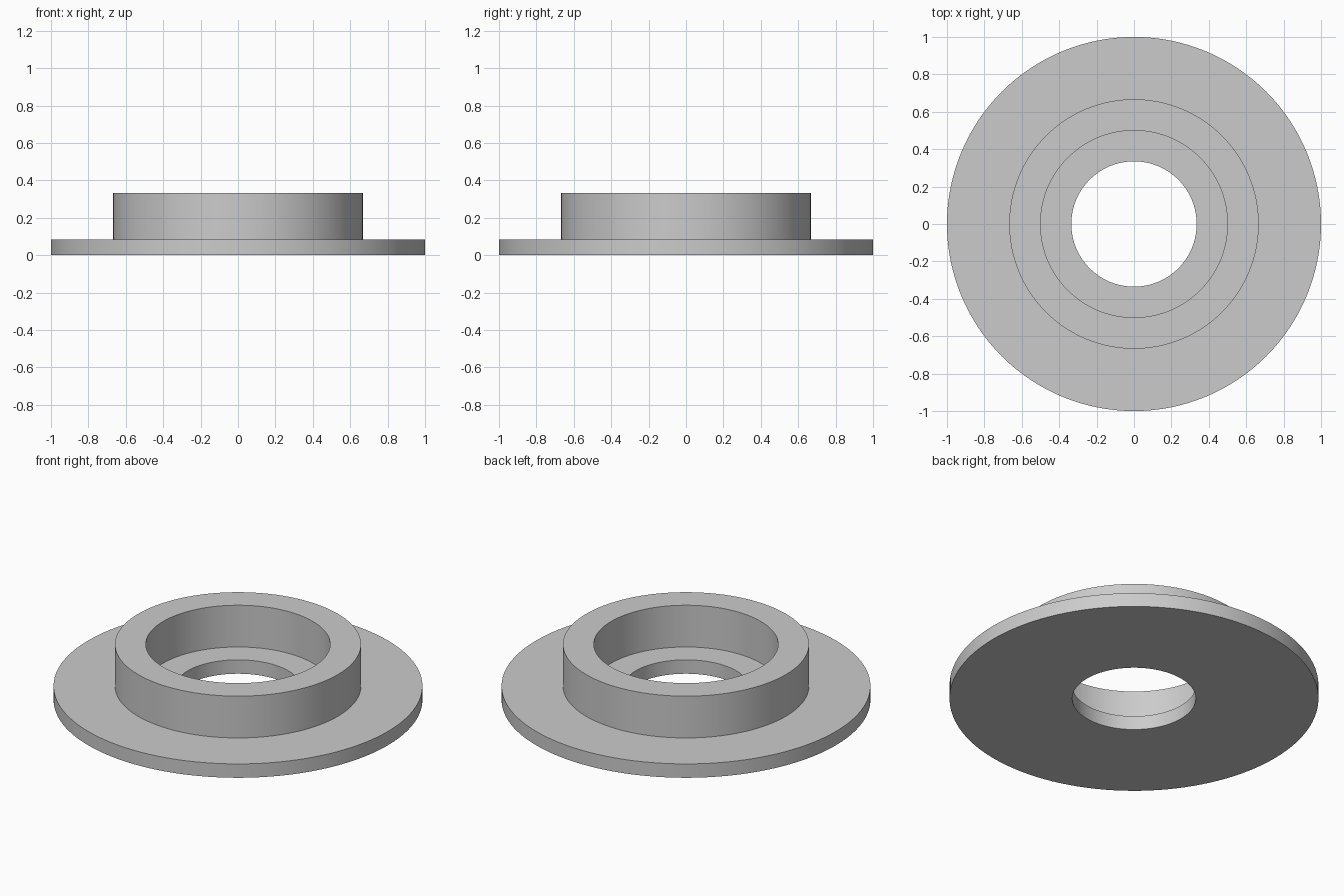
import bpy, bmesh, math

cube = bpy.data.objects.get("Cube")
if cube:
    bpy.data.objects.remove(cube, do_unlink=True)

# Plain grey finish
grey = bpy.data.materials.new("plain_grey")
grey.use_nodes = True
colour = (0.6, 0.6, 0.6, 1)
grey.diffuse_color = colour
grey.node_tree.nodes["Principled BSDF"].inputs["Base Color"].default_value = colour

# Radii and heights of the flange, collar, counterbore and through hole
FLANGE_R, COLLAR_R, BORE_R, HOLE_R = 1.0, 0.667, 0.5, 0.335
FLANGE_H, TOP_H = 0.083, 0.333
SEGMENTS = 128


def lathe(name, profile, material):
    """Spin a closed (radius, height) profile about z into one solid."""
    bm = bmesh.new()
    verts = [bm.verts.new((r, 0, z)) for r, z in profile]
    edges = [bm.edges.new((a, b)) for a, b in zip(verts, verts[1:] + verts[:1])]
    bmesh.ops.spin(bm, geom=verts + edges, cent=(0, 0, 0), axis=(0, 0, 1),
                   angle=math.tau, steps=SEGMENTS, use_merge=True)
    bmesh.ops.remove_doubles(bm, verts=bm.verts, dist=1e-4)
    bmesh.ops.recalc_face_normals(bm, faces=bm.faces)
    mesh = bpy.data.meshes.new(name)
    bm.to_mesh(mesh)
    bm.free()
    mesh.materials.append(material)
    obj = bpy.data.objects.new(name, mesh)
    bpy.context.collection.objects.link(obj)
    return obj


# Flanged collar with a stepped bore
collar = lathe("flanged_collar", [
    (HOLE_R, 0), (FLANGE_R, 0), (FLANGE_R, FLANGE_H), (COLLAR_R, FLANGE_H),
    (COLLAR_R, TOP_H), (BORE_R, TOP_H), (BORE_R, FLANGE_H), (HOLE_R, FLANGE_H),
], grey)

# Smooth round walls, crisp rims
bpy.ops.object.select_all(action="DESELECT")
collar.select_set(True)
bpy.context.view_layer.objects.active = collar
bpy.ops.object.shade_smooth_by_angle(angle=math.radians(30))
